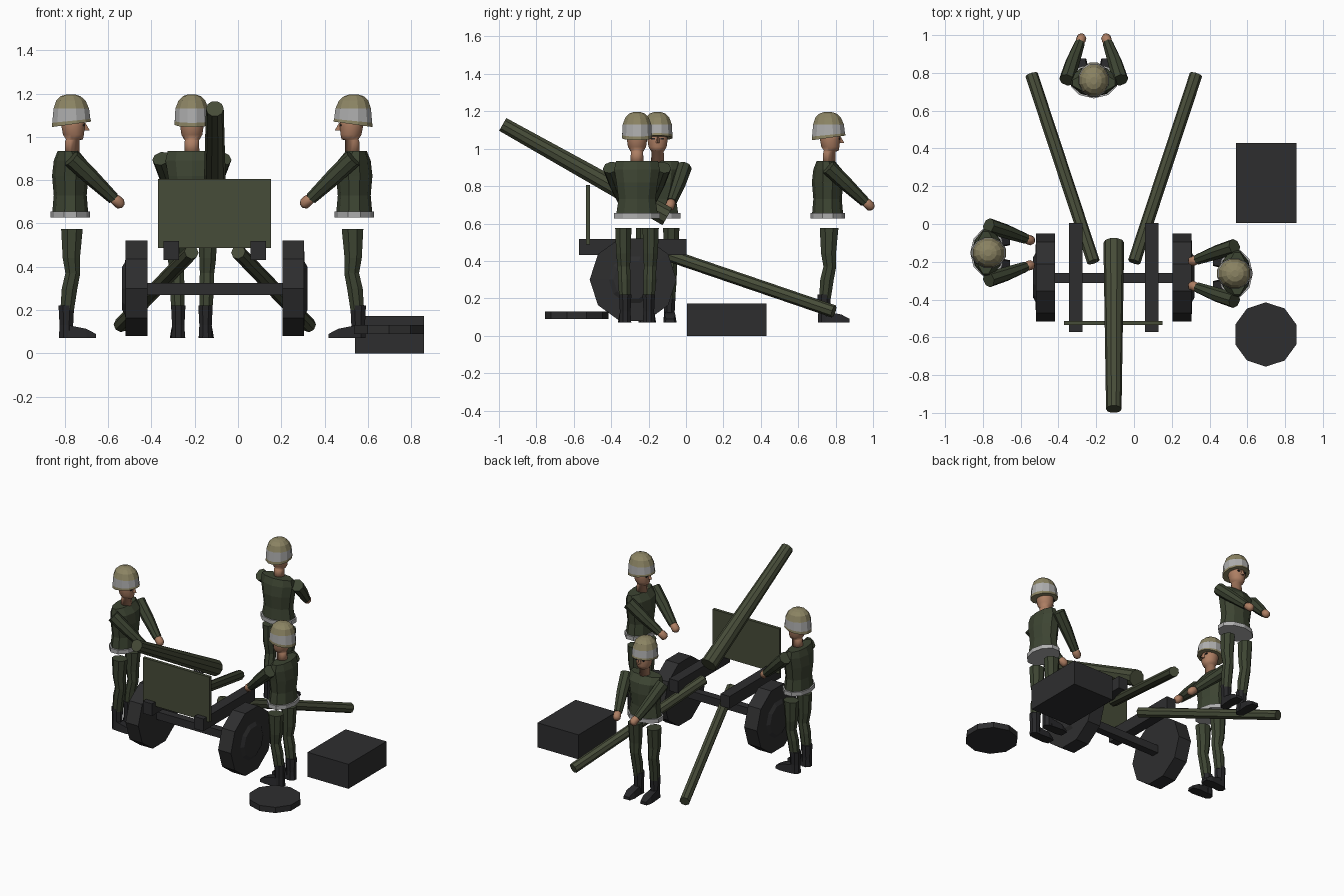
import bpy, bmesh, math
from mathutils import Vector, Matrix

if "Cube" in bpy.data.objects:
    bpy.data.objects.remove(bpy.data.objects["Cube"])


def material(name, rgb):
    m = bpy.data.materials.new(name)
    m.diffuse_color = (*rgb, 1)
    m.use_nodes = True
    m.node_tree.nodes["Principled BSDF"].inputs["Base Color"].default_value = m.diffuse_color
    return m


UNIFORM = material("uniform green", (0.046, 0.058, 0.032))
GUN = material("gun green", (0.062, 0.072, 0.040))
BLACK = material("charcoal", (0.027, 0.027, 0.028))
BOOT = material("boot black", (0.020, 0.020, 0.022))
SKIN = material("skin", (0.42, 0.21, 0.125))
HELMET = material("helmet tan", (0.26, 0.23, 0.125))
BAND = material("band grey", (0.42, 0.42, 0.42))


def loft(name, rings, mats, place=Matrix(), smooth=False):
    """Skin closed rings of points; mats is one material or one per band."""
    bm = bmesh.new()
    loops = [[bm.verts.new(place @ Vector(p)) for p in ring] for ring in rings]
    n = len(loops[0])
    mats = mats if isinstance(mats, list) else [mats] * (len(rings) - 1)
    slots = list(dict.fromkeys(mats))
    for k, (a, b) in enumerate(zip(loops, loops[1:])):
        for i in range(n):
            j = (i + 1) % n
            f = bm.faces.new((a[i], a[j], b[j], b[i]))
            f.material_index = slots.index(mats[k])
    bm.faces.new(loops[0][::-1]).material_index = slots.index(mats[0])
    bm.faces.new(loops[-1]).material_index = slots.index(mats[-1])
    bmesh.ops.recalc_face_normals(bm, faces=bm.faces)
    for f in bm.faces:
        f.smooth = smooth
    me = bpy.data.meshes.new(name)
    bm.to_mesh(me)
    bm.free()
    for m in slots:
        me.materials.append(m)
    ob = bpy.data.objects.new(name, me)
    bpy.context.collection.objects.link(ob)
    return ob


def ellipse(z, cx, cy, rx, ry, n=10, tilt=0.0):
    pts = []
    for i in range(n):
        a = 2 * math.pi * (i + 0.5) / n
        y = ry * math.sin(a)
        pts.append((cx + rx * math.cos(a), cy + y, z + tilt * y))
    return pts


def tube(name, stations, mat, n=8, ref=(1, 0, 0), place=Matrix(), smooth=False):
    """Straight round part; stations are (point, radius)."""
    pts = [Vector(p) for p, r in stations]
    d = (pts[-1] - pts[0]).normalized()
    u = Vector(ref)
    u = (u - d * u.dot(d)).normalized()
    v = d.cross(u)
    rings = [[p + r * (math.cos(2 * math.pi * i / n) * u + math.sin(2 * math.pi * i / n) * v)
              for i in range(n)] for p, (_, r) in zip(pts, stations)]
    return loft(name, rings, mat, place, smooth)


def box(name, x0, x1, y0, y1, z0, z1, mat, place=Matrix()):
    rings = [[(x0, y0, z), (x1, y0, z), (x1, y1, z), (x0, y1, z)] for z in (z0, z1)]
    return loft(name, rings, mat, place)


def soldier(label, x, y, turn):
    P = Matrix.Translation((x, y, 0)) @ Matrix.Rotation(math.radians(turn), 4, 'Z')
    # torso and belt
    loft(label + "_torso", [ellipse(z, 0, c, w, d) for z, c, w, d in (
        (0.64, 0, 0.118, 0.084), (0.73, 0, 0.104, 0.076), (0.82, 0, 0.116, 0.084),
        (0.89, 0, 0.128, 0.076), (0.935, -0.01, 0.118, 0.048))], UNIFORM, P)
    loft(label + "_belt", [ellipse(z, 0, 0, 0.128, 0.092) for z in (0.627, 0.655)], BAND, P)
    # neck, head and nose
    loft(label + "_head", [ellipse(z, 0, c, w, d, 12) for z, c, w, d in (
        (0.92, 0.008, 0.036, 0.035), (0.985, 0.01, 0.034, 0.034), (0.988, 0.02, 0.037, 0.04),
        (1.01, 0.015, 0.05, 0.05), (1.05, 0.013, 0.056, 0.056), (1.10, 0.012, 0.056, 0.056))],
        SKIN, P, True)
    loft(label + "_nose", [[(-0.012, 0.06, z), (0.012, 0.06, z), (0, tip, z)]
                           for z, tip in ((1.03, 0.09), (1.065, 0.07))], SKIN, P)
    # helmet with a painted band
    loft(label + "_helmet", [ellipse(z, 0, c, w, d, 12, t) for z, c, w, d, t in (
        (1.058, 0.006, 0.083, 0.094, 0.14), (1.074, 0.005, 0.082, 0.091, 0.1),
        (1.13, 0.005, 0.079, 0.085, 0.0), (1.168, 0.003, 0.064, 0.07, 0.0),
        (1.188, 0.002, 0.043, 0.047, 0.0), (1.196, 0.002, 0.018, 0.02, 0.0))],
        [HELMET, BAND, HELMET, HELMET, HELMET], P)
    for s, side in ((-1, "left"), (1, "right")):
        tag = f"{label}_{side}_"
        # eye plate
        box(tag + "eye", s * 0.024 - 0.009, s * 0.024 + 0.009, 0.06, 0.068, 1.05, 1.058, BOOT, P)
        # sleeve and hand
        tube(tag + "sleeve", [((s * 0.142, 0.005, 0.9), 0.042), ((s * 0.112, 0.10, 0.81), 0.038),
                              ((s * 0.075, 0.2, 0.715), 0.028)], UNIFORM, 8, place=P)
        tube(tag + "hand", [((s * 0.078, 0.19, 0.722), 0.02), ((s * 0.07, 0.213, 0.707), 0.026),
                            ((s * 0.064, 0.232, 0.69), 0.026), ((s * 0.06, 0.243, 0.682), 0.014)],
             SKIN, 8, place=P, smooth=True)
        # trouser leg
        loft(tag + "leg", [ellipse(z, s * cx, cy, w, d, 8) for z, cx, cy, w, d in (
            (0.575, 0.073, 0.008, 0.047, 0.054), (0.44, 0.073, 0.005, 0.042, 0.043),
            (0.37, 0.07, 0.012, 0.036, 0.037), (0.30, 0.068, -0.003, 0.037, 0.039),
            (0.2, 0.065, -0.014, 0.032, 0.034))], UNIFORM, P)
        # boot shaft and foot
        loft(tag + "boot", [ellipse(z, s * 0.063, -0.018, w, w + 0.003, 8)
                            for z, w in ((0.07, 0.034), (0.13, 0.031), (0.22, 0.036))], BOOT, P)
        loft(tag + "foot", [[(s * 0.066 - w, yy, 0.07), (s * 0.066 + w, yy, 0.07),
                             (s * 0.066 + w * 0.8, yy, h), (s * 0.066 - w * 0.8, yy, h)]
                            for yy, w, h in ((-0.01, 0.03, 0.13), (0.075, 0.036, 0.113),
                                             (0.118, 0.026, 0.09))], BOOT, P)


soldier("left_soldier", -0.775, -0.152, -90)
soldier("right_soldier", 0.537, -0.262, 90)
soldier("rear_soldier", -0.213, 0.757, 0)

# gun barrel and shield
tube("barrel", [((-0.107, -0.10, 0.637), 0.055), ((-0.107, -0.98, 1.13), 0.041)], GUN, 10)
box("shield", -0.37, 0.152, -0.535, -0.513, 0.487, 0.805, GUN)

# carriage rails, axle, wheels and trails about the gun centreline
CX = -0.107
box("axle", -0.43, 0.215, -0.312, -0.26, 0.27, 0.325, BLACK)
for s, side in ((-1, "left"), (1, "right")):
    box(side + "_rail", CX + s * 0.201 - 0.036, CX + s * 0.201 + 0.036, -0.572, 0.004,
        0.432, 0.518, BLACK)
    tube(side + "_wheel", [((CX + s * a, -0.283, 0.3), r) for a, r in (
        (0.312, 0.232), (0.412, 0.232), (0.414, 0.13), (0.428, 0.105))], BLACK, 10, (0, 1, 0))
    tube(side + "_trail", [((CX + s * 0.108, -0.2, 0.468), 0.034),
                           ((CX + s * 0.435, 0.79, 0.13), 0.034)], GUN, 8)

# supply crate and spare wheel
box("crate", 0.54, 0.86, 0.005, 0.43, 0, 0.173, BLACK)
tube("spare_wheel", [((0.698, -0.585, 0.09), 0.17), ((0.698, -0.585, 0.13), 0.17)],
     BLACK, 10, (0, 1, 0))
